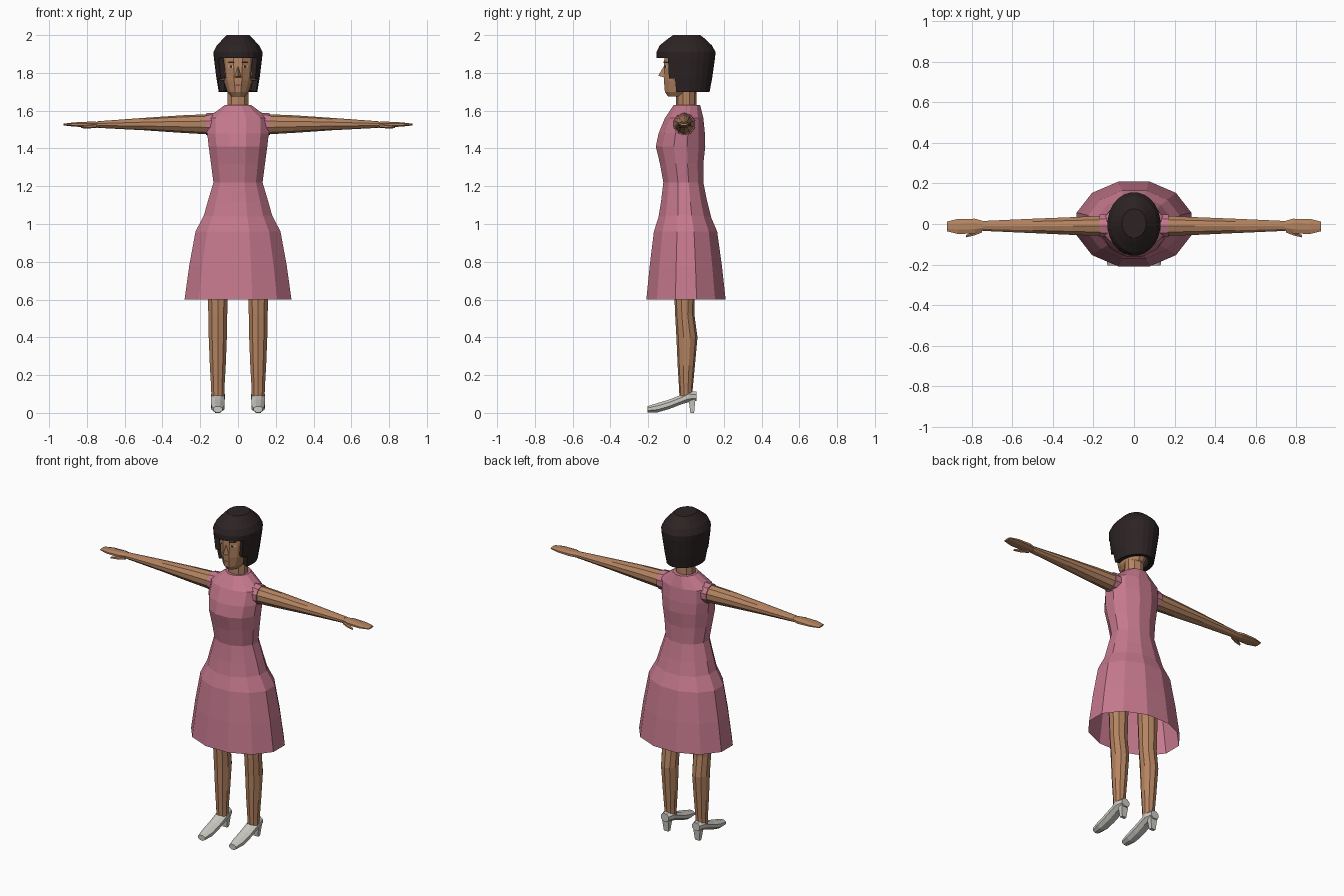
import bpy
import bmesh
from math import sin, cos, pi
from mathutils import Vector
from mathutils.bvhtree import BVHTree

cube = bpy.data.objects.get("Cube")
if cube:
    bpy.data.objects.remove(cube, do_unlink=True)


def material(name, rgb):
    mat = bpy.data.materials.new(name)
    mat.use_nodes = True
    color = (*rgb, 1.0)
    mat.diffuse_color = color
    shader = mat.node_tree.nodes["Principled BSDF"]
    shader.inputs["Base Color"].default_value = color
    shader.inputs["Roughness"].default_value = 0.8
    return mat


PINK = material("dress pink", (0.56, 0.19, 0.27))
SKIN = material("skin", (0.46, 0.23, 0.12))
HAIR = material("dark hair", (0.026, 0.017, 0.017))
SHOE = material("shoe grey", (0.6, 0.59, 0.54))
WHITE = material("eye white", (0.7, 0.68, 0.62))
LIPS = material("lips", (0.3, 0.09, 0.07))


def make(name, verts, faces, mat, fix_normals=True):
    mesh = bpy.data.meshes.new(name)
    mesh.from_pydata(verts, [], faces)
    if fix_normals:
        bm = bmesh.new()
        bm.from_mesh(mesh)
        bmesh.ops.recalc_face_normals(bm, faces=bm.faces)
        bm.to_mesh(mesh)
        bm.free()
    mesh.materials.append(mat)
    obj = bpy.data.objects.new(name, mesh)
    bpy.context.collection.objects.link(obj)
    return obj


def section(axis, pos, a, b, n):
    """Polygon ring filling the ranges a and b across the given axis."""
    fit = cos(pi / n)
    ring = []
    for i in range(n):
        t = 2 * pi * (i + 0.5) / n
        u = (a[0] + a[1]) / 2 + (a[1] - a[0]) / 2 * cos(t) / fit
        v = (b[0] + b[1]) / 2 + (b[1] - b[0]) / 2 * sin(t) / fit
        ring.append({"x": (pos, u, v), "y": (u, pos, v), "z": (u, v, pos)}[axis])
    return ring


def loft(name, rings, mat, caps=(True, True), keep=lambda c: True):
    n = len(rings[0])
    verts = [Vector(p) for r in rings for p in r]
    faces = []
    for k in range(len(rings) - 1):
        for i in range(n):
            j = (i + 1) % n
            f = (k * n + i, k * n + j, (k + 1) * n + j, (k + 1) * n + i)
            if keep(sum((verts[v] for v in f), Vector()) / 4):
                faces.append(f)
    if caps[0]:
        faces.append(tuple(range(n))[::-1])
    if caps[1]:
        faces.append(tuple(range(len(verts) - n, len(verts))))
    return make(name, verts, faces, mat)


def upright(rows, n, cx=0):
    """Rows of height, half width, front y, back y."""
    return [section("z", z, (cx - w, cx + w), (f, b), n) for z, w, f, b in rows]


# Dress: bodice over a flared open skirt
loft("bodice", upright([
    (1.04, 0.182, -0.145, 0.132), (1.12, 0.16, -0.132, 0.112),
    (1.22, 0.13, -0.12, 0.092), (1.32, 0.143, -0.138, 0.092),
    (1.41, 0.155, -0.16, 0.102), (1.48, 0.163, -0.145, 0.1),
    (1.56, 0.162, -0.112, 0.092), (1.63, 0.07, -0.065, 0.075)], 12),
    PINK, (False, True))
loft("skirt", upright([
    (0.6, 0.283, -0.21, 0.21), (0.78, 0.258, -0.192, 0.19),
    (0.96, 0.225, -0.17, 0.165), (1.07, 0.168, -0.135, 0.118)], 12),
    PINK, (False, False))

# Neck and head
loft("neck", upright([(1.58, 0.056, -0.05, 0.052), (1.72, 0.054, -0.05, 0.052)], 10), SKIN)
head = loft("head", upright([
    (1.675, 0.035, -0.095, 0.02), (1.70, 0.056, -0.112, 0.06),
    (1.76, 0.076, -0.117, 0.09), (1.84, 0.085, -0.117, 0.1),
    (1.92, 0.088, -0.112, 0.11), (1.96, 0.05, -0.06, 0.07)], 12), SKIN)
make("nose", [(0, -0.112, 1.845), (-0.021, -0.112, 1.775), (0.021, -0.112, 1.775),
              (0, -0.147, 1.785)],
     [(0, 1, 3), (0, 3, 2), (1, 2, 3), (0, 2, 1)], SKIN)

# Bobbed hair shell with a fringe and an open face
hair = loft("hair", upright([
    (1.70, 0.102, -0.13, 0.125), (1.77, 0.114, -0.145, 0.138),
    (1.88, 0.128, -0.155, 0.154), (1.91, 0.13, -0.156, 0.156),
    (1.945, 0.112, -0.14, 0.138), (1.985, 0.075, -0.09, 0.095),
    (2.0, 0.06, -0.068, 0.075)], 24), HAIR, (False, True),
    lambda c: c.z > 1.88 or c.y > (-0.09 if c.z > 1.77 else -0.055))
shell = hair.modifiers.new("thickness", "SOLIDIFY")
shell.thickness = 0.03
shell.offset = -1

# Painted face features laid on the head surface
tree = BVHTree.FromPolygons([v.co for v in head.data.vertices],
                            [tuple(p.vertices) for p in head.data.polygons])


def face_plate(name, outline, mat, lift=0.002):
    verts = []
    for x, z in outline:
        hit = tree.ray_cast(Vector((x, -1, z)), Vector((0, 1, 0)))[0]
        verts.append((x, hit.y - lift, z))
    make(name, verts, [tuple(range(len(verts)))], mat, False)


def oval(cx, cz, w, h, n=8):
    return [(cx + w * cos(2 * pi * i / n), cz + h * sin(2 * pi * i / n)) for i in range(n)]


face_plate("mouth", oval(0, 1.735, 0.019, 0.006), LIPS, 0.004)

for side, s in (("left", 1), ("right", -1)):
    face_plate(side + "_eye", oval(s * 0.039, 1.833, 0.014, 0.007), WHITE, 0.002)
    face_plate(side + "_pupil", oval(s * 0.038, 1.833, 0.007, 0.007), HAIR, 0.004)
    brow = [(0.021, 1.853), (0.056, 1.853), (0.05, 1.861), (0.023, 1.86)]
    face_plate(side + "_brow", [(s * x, z) for x, z in brow][::s], HAIR, 0.003)
    loft(side + "_ear", [section("x", s * x, (-0.08, -0.045), (1.765, 1.825), 6)
                         for x in (0.07, 0.094)], SKIN)

    # Arm, cuff, hand and thumb
    def limb(part, rows, mat, n=8):
        loft(side + part, [section("x", s * x, a, b, n) for x, a, b in rows], mat)

    limb("_arm", [(0.12, (-0.06, 0.042), (1.475, 1.58)),
                  (0.3, (-0.054, 0.034), (1.485, 1.573)),
                  (0.5, (-0.045, 0.026), (1.498, 1.56)),
                  (0.745, (-0.034, 0.015), (1.51, 1.543))], SKIN, 10)
    limb("_cuff", [(0.1, (-0.068, 0.05), (1.47, 1.588)),
                   (0.17, (-0.064, 0.046), (1.473, 1.583))], PINK, 10)
    limb("_hand", [(0.735, (-0.03, 0.012), (1.512, 1.541)),
                   (0.785, (-0.047, 0.026), (1.511, 1.542)),
                   (0.87, (-0.049, 0.025), (1.516, 1.538)),
                   (0.923, (-0.036, 0.012), (1.522, 1.531))], SKIN)
    limb("_thumb", [(0.75, (-0.042, -0.015), (1.511, 1.53)),
                    (0.79, (-0.057, -0.035), (1.507, 1.524)),
                    (0.83, (-0.066, -0.055), (1.508, 1.517))], SKIN, 6)

    # Leg with a fuller calf
    loft(side + "_leg", upright([
        (0.08, 0.034, -0.033, 0.033), (0.13, 0.035, -0.035, 0.034),
        (0.25, 0.042, -0.042, 0.045), (0.4, 0.048, -0.048, 0.058),
        (0.52, 0.05, -0.055, 0.042), (0.9, 0.06, -0.07, 0.05)], 10, s * 0.107), SKIN)

    # Pointed shoe and its heel
    shoe = [(-0.205, 0.024, 0.003, 0.035), (-0.15, 0.034, 0.003, 0.052),
            (-0.09, 0.036, 0.02, 0.07), (-0.02, 0.036, 0.047, 0.098),
            (0.012, 0.037, 0.056, 0.117), (0.055, 0.026, 0.063, 0.112)]
    loft(side + "_shoe", [section("y", y, (s * 0.107 - w, s * 0.107 + w), (lo, hi), 8)
                          for y, w, lo, hi in shoe], SHOE)
    loft(side + "_heel", upright([(0, 0.015, 0.023, 0.043),
                                  (0.075, 0.024, 0.014, 0.05)], 4, s * 0.107), SHOE)
